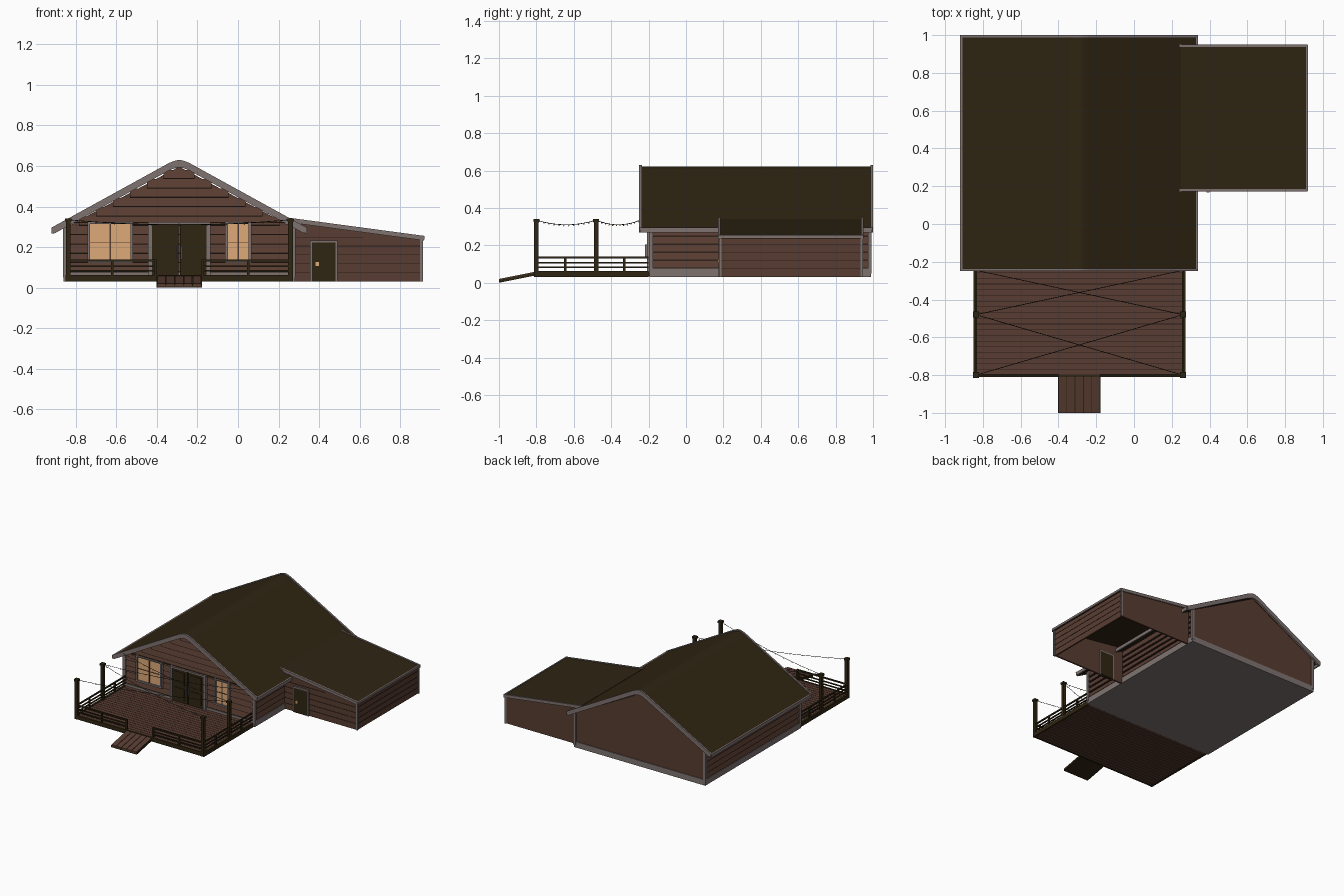
import bpy, bmesh, math
from mathutils import Vector, Matrix

if "Cube" in bpy.data.objects:
    bpy.data.objects.remove(bpy.data.objects["Cube"])

def material(name, r, g, b):
    m = bpy.data.materials.new(name)
    m.diffuse_color = (r, g, b, 1)
    m.use_nodes = True
    m.node_tree.nodes["Principled BSDF"].inputs["Base Color"].default_value = m.diffuse_color
    return m

BROWN = material("brown_boards", 0.098, 0.046, 0.031)
DARK = material("dark_wood", 0.028, 0.018, 0.006)
GAP = material("board_shadow_gap", 0.022, 0.012, 0.008)
TRIM = material("grey_trim", 0.21, 0.172, 0.165)
STONE = material("foundation_grey", 0.21, 0.175, 0.165)
GLASS = material("warm_window", 0.72, 0.40, 0.19)
WIRE = material("black_wire", 0.012, 0.011, 0.011)

def finish(name, bm, mat):
    bmesh.ops.recalc_face_normals(bm, faces=bm.faces)
    me = bpy.data.meshes.new(name)
    bm.to_mesh(me)
    bm.free()
    me.materials.append(mat)
    ob = bpy.data.objects.new(name, me)
    bpy.context.collection.objects.link(ob)
    return ob

def boxes(name, mat, items):
    """Each item is (x0, x1, y0, y1, z0, z1)."""
    bm = bmesh.new()
    for x0, x1, y0, y1, z0, z1 in items:
        mt = Matrix.Translation(((x0+x1)/2, (y0+y1)/2, (z0+z1)/2)) @ Matrix.Diagonal((x1-x0, y1-y0, z1-z0, 1))
        bmesh.ops.create_cube(bm, size=1, matrix=mt)
    return finish(name, bm, mat)

def prisms(name, mat, items):
    """Each item is (profile, function(u, v, w) -> xyz, w0, w1)."""
    bm = bmesh.new()
    for pts, place, w0, w1 in items:
        f = bm.faces.new([bm.verts.new(place(u, v, w0)) for u, v in pts])
        top = bmesh.ops.extrude_face_region(bm, geom=[f])["geom"]
        d = Vector(place(0, 0, w1)) - Vector(place(0, 0, w0))
        bmesh.ops.translate(bm, vec=d, verts=[g for g in top if isinstance(g, bmesh.types.BMVert)])
    return finish(name, bm, mat)

along_y = lambda u, v, w: (u, w, v)
CX = -0.29                                   # ridge centre line

# House body, foundation
prisms("house_walls", BROWN, [([(-.845, .04), (.265, .04), (.265, .30), (CX, .597), (-.845, .30)], along_y, -.18, .985)])
boxes("foundation", STONE, [(-.86, .28, -.195, .99, .03, .075)])

# Clapboard siding: wedge boards with a dark line beneath each
def siding(name, place, rows, step, depth):
    boards, gaps = [], []
    for z, a, b in rows:
        boards.append(([(0, z+.006), (depth, z+.006), (0.001, z+step)], place, a, b))
        gaps.append(([(0, z), (depth*.8, z), (depth*.8, z+.006), (0, z+.006)], place, a, b))
    prisms(name + "_boards", BROWN, boards)
    prisms(name + "_lines", GAP, gaps)

front_rows = []
for i in range(11):
    z = .075 + i*.046
    half = min(.55, (.597 - z - .02)/.55)
    front_rows.append((z, CX-half, CX+half))
siding("front_siding", lambda u, v, w: (w, -.18-u, v), front_rows, .046, .012)
side_rows = [(.075+i*.043, -.18, .985) for i in range(5)]
siding("right_siding", lambda u, v, w: (.265+u, w, v), side_rows, .043, .012)
siding("left_siding", lambda u, v, w: (-.845-u, w, v), side_rows, .043, .012)
boxes("corner_trim", TRIM, [(x, x+.022, y, y+.02, .05, .30) for x in (-.862, .262) for y in (-.197, .972)])
boxes("front_belt", DARK, [(-.84, .26, -.196, -.18, .318, .325)])

# Main roof with rounded ridge
def gable_profile(half, raise_top, thick):
    top = [(-half, .6425-.55*half), (-.05, .615), (-.03, .623), (-.015, .628), (0, .63)]
    top += [(-x, z) for x, z in reversed(top[:-1])]
    low = [(x - math.copysign(.016, x) if abs(x) > .1 else x, z-thick + (.009 if abs(x) > .1 else 0)) for x, z in reversed(top)]
    return [(CX+x, z+raise_top) for x, z in top] + [(CX+x, z) for x, z in low]

prisms("main_roof", DARK, [(gable_profile(.622, -.008, .034), along_y, -.24, .99)])
rim = gable_profile(.63, 0, .037)
prisms("roof_verge_trim", TRIM, [(rim, along_y, -.25, -.236), (rim, along_y, .986, 1.0)])
boxes("roof_eave_trim", TRIM, [(CX+s*.624-.006, CX+s*.624+.006, -.245, .995, .268, .294) for s in (-1, 1)])

# Side garage: open underneath, sloping roof
G0, G1, GY0, GY1 = .275, .905, .185, .94
roof_z = lambda x: .340 - (x-.25)*.134
wall = [(G0, .03), (G1, .03), (G1, roof_z(G1)-.012), (G0, roof_z(G0)-.012)]
prisms("garage_end_walls", BROWN, [(wall, along_y, GY0, GY0+.012), (wall, along_y, GY1-.012, GY1)])
boxes("garage_side_wall", BROWN, [(G1-.012, G1, GY0, GY1, .03, roof_z(G1)-.012)])
lines = [.075 + i*.043 for i in range(5)]
boxes("garage_siding_lines", GAP,
      [(G0, G1 if z < .22 else .62, GY0-.002, GY0, z, z+.003) for z in lines] +
      [(G1, G1+.002, GY0, GY1, z, z+.003) for z in lines[:4]])
slab = lambda x0, x1, up, dn: [(x0, roof_z(x0)+up), (x1, roof_z(x1)+up), (x1, roof_z(x1)-dn), (x0, roof_z(x0)-dn)]
prisms("garage_roof", DARK, [(slab(.25, .914, 0, .014), along_y, .18, .945)])
prisms("garage_roof_trim", TRIM, [(slab(.24, .918, .005, .018), along_y, y, y+.013) for y in (.172, .936)])
boxes("garage_eave_trim", TRIM, [(.910, .92, .175, .948, .238, .255)])
boxes("garage_corner_trim", TRIM, [(.897, .912, y, y+.012, .03, .245) for y in (.179, .934)])

# Garage door
boxes("garage_door", DARK, [(.365, .48, .175, .202, .03, .222)])
boxes("garage_door_frame", TRIM, [(.355, .365, .173, .2, .03, .232), (.48, .49, .173, .2, .03, .232), (.355, .49, .173, .2, .222, .232)])
boxes("garage_door_handle", GLASS, [(.383, .4, .168, .175, .106, .126)])

# Windows: frame, bars and panes
def window(name, x0, x1, cols, z0=.135, z1=.315):
    f = .013
    boxes(name + "_panes", GLASS, [(x0, x1, -.198, -.18, z0, z1)])
    bars = [(x0-f, x0, -.208, -.18, z0-f, z1+f), (x1, x1+f, -.208, -.18, z0-f, z1+f),
            (x0-f, x1+f, -.208, -.18, z1, z1+.008), (x0-f, x1+f, -.208, -.18, z0-f, z0)]
    boxes(name + "_frame", TRIM, bars)
    mid = [x0+(x1-x0)*i/cols for i in range(1, cols)]
    boxes(name + "_bars", BROWN, [(x-.004, x+.004, -.202, -.18, z0, z1) for x in mid] +
          [(x0, x1, -.202, -.18, .222, .226)])

window("left_window", -.73, -.53, 2)
window("right_window", -.05, .053, 2)

# Double front door with panels and bar handles
boxes("front_door", DARK, [(-.425, -.293, -.205, -.18, .055, .313), (-.287, -.155, -.205, -.18, .055, .313)])
boxes("front_door_panels", DARK, [(x, x+.085, -.209, -.2, z0, z1) for x in (-.405, -.26) for z0, z1 in ((.08, .17), (.19, .295))])
boxes("front_door_frame", TRIM, [(-.445, -.425, -.208, -.18, .055, .325), (-.155, -.135, -.208, -.18, .055, .325),
                                 (-.445, -.135, -.208, -.18, .313, .323)])
boxes("front_door_handles", TRIM, [(x-.003, x+.003, -.219, -.209, .14, .205) for x in (-.303, -.277)])

# Deck: planks, dark core seen in the gaps, rim beams
n, dy0, dy1 = 20, -.80, -.195
s = (dy1-dy0)/n
boxes("deck_planks", BROWN, [(-.835, .262, dy0+i*s, dy0+(i+1)*s-.003, .032, .058) for i in range(n)])
boxes("deck_core", GAP, [(-.834, .26, dy0, dy1, .036, .054)])
boxes("deck_rim", DARK, [(-.85, .272, -.81, -.797, .03, .062), (-.85, -.833, -.81, -.2, .03, .062), (.257, .272, -.81, -.2, .03, .062)])

# Entrance ramp with planks running down the slope
ramp = lambda z: [(-1.0, z), (-.8, z+.04), (-.8, z+.055), (-1.0, z+.015)]
along_x = lambda u, v, w: (w, u, v)
rw = .22/5
prisms("ramp_planks", BROWN, [(ramp(.005), along_x, -.40+i*rw+.002, -.40+(i+1)*rw-.002) for i in range(5)])
prisms("ramp_base", DARK, [(ramp(0), along_x, -.402, -.178)])

# Tall posts with caps, short posts and rails
XL, XR = -.837, .259
tall, short, rails = [], [], []
for x in (XL, XR):
    for y in (-.80, -.48):
        tall += [(x-.012, x+.012, y-.012, y+.012, .03, .335), (x-.016, x+.016, y-.016, y+.016, .326, .342)]
    short += [(x-.006, x+.006, y-.006, y+.006, .05, .137) for y in (-.645, -.33)]
heights = ((.130, .140), (.103, .110), (.080, .087))
short += [(x-.006, x+.006, -.806, -.794, .05, .137) for x in (-.62, -.405, -.175, .05)]
for z0, z1 in heights:
    rails += [(x-.005, x+.005, -.80, -.2, z0, z1) for x in (XL, XR)]
    rails += [(XL, -.40, -.805, -.795, z0, z1), (-.18, XR, -.805, -.795, z0, z1)]
boxes("tall_posts", DARK, tall)
boxes("short_posts", DARK, short)
boxes("railings", DARK, rails)

# Crossed string lights sagging over the deck
bulbs = bmesh.new()
for k, (ya, yb) in enumerate(((-.80, -.48), (-.48, -.80), (-.48, -.245), (-.245, -.48))):
    cu = bpy.data.curves.new("light_string", 'CURVE')
    cu.dimensions = '3D'
    cu.bevel_depth = .0018
    cu.bevel_resolution = 0
    sp = cu.splines.new('POLY')
    sp.points.add(24)
    for i in range(25):
        t = i/24
        p = Vector((XL+(XR-XL)*t, ya+(yb-ya)*t, .335-.1*t*(1-t)))
        sp.points[i].co = (*p, 1)
        if i % 2:
            bmesh.ops.create_icosphere(bulbs, subdivisions=1, radius=.0035, matrix=Matrix.Translation(p-Vector((0, 0, .005))))
    cu.materials.append(WIRE)
    bpy.context.collection.objects.link(bpy.data.objects.new("light_string_%d" % (k+1), cu))
finish("light_bulbs", bulbs, GLASS)
